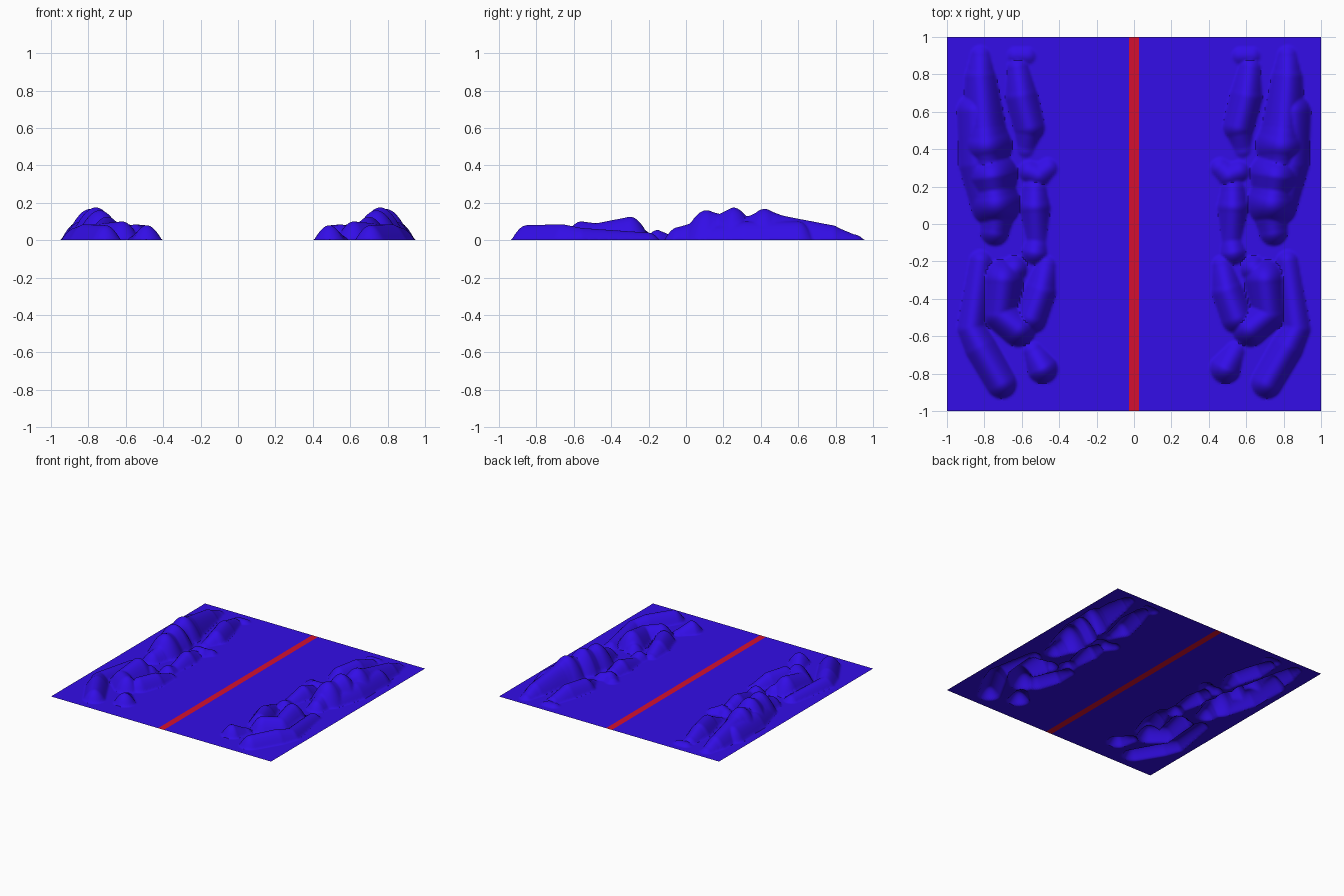
import bpy, bmesh, math
from mathutils import Vector

if "Cube" in bpy.data.objects:
    bpy.data.objects.remove(bpy.data.objects["Cube"])


def material(name, rgb):
    m = bpy.data.materials.new(name)
    m.diffuse_color = (*rgb, 1)
    m.use_nodes = True
    m.node_tree.nodes["Principled BSDF"].inputs["Base Color"].default_value = m.diffuse_color
    return m


blue = material("deep blue", (0.033, 0.004, 0.80))
red = material("line red", (0.66, 0.005, 0.03))
LINE = 0.027          # half width of the centre line
FOOT = 0.38           # inner limit of the hills

# Hill ridge lines on the right side: points are (x, y, height)
RIDGES = [
    # long back ridge, then its outer shoulder
    [(.82, .90, .03), (.82, .78, .08), (.80, .52, .13), (.79, .42, .167), (.78, .34, .13)],
    [(.85, .60, .10), (.84, .32, .10), (.79, .08, .07)],
    # middle ridge
    [(.76, .25, .175), (.75, .18, .14), (.74, .11, .16), (.735, .03, .09), (.745, -.04, .07)],
    # inner back ridge
    [(.62, .83, .04), (.60, .68, .085), (.56, .52, .08), (.58, .40, .02)],
    # small inner knolls
    [(.46, .30, .03), (.51, .26, .05), (.56, .28, .04)],
    [(.53, .18, .05), (.53, .09, .08), (.52, -.09, .03), (.53, -.15, .055)],
    # inner front ridge
    [(.47, -.22, .03), (.50, -.36, .08), (.55, -.50, .085)],
    # central front ridge
    [(.64, -.24, .06), (.70, -.30, .125), (.72, -.48, .09), (.62, -.56, .10)],
    # outer front ridge curving inwards
    [(.82, -.20, .04), (.87, -.56, .065), (.82, -.66, .085), (.71, -.85, .08)],
    # inner front knoll
    [(.54, -.68, .03), (.49, -.77, .08)],
    # low rubble at the back edge
    [(.57, .90, .02), (.63, .90, .02)],
]


def hill_height(x, y):
    # highest rounded dome over all ridge lines; taller crests are wider
    p, best = Vector((x, y)), 0.0
    for pts in RIDGES:
        for a, b in zip(pts, pts[1:]):
            pa, d = Vector(a[:2]), Vector(b[:2]) - Vector(a[:2])
            t = min(1, max(0, (p - pa).dot(d) / d.length_squared))
            h = a[2] + (b[2] - a[2]) * t
            u = (p - pa - d * t).length / (0.035 + 0.62 * h)
            if u < 1:
                best = max(best, h * (1 - u * u) ** 1.1)
    return best


def sheet(name, xs, ys, height, mat):
    bm = bmesh.new()
    rows = [[bm.verts.new((x, y, height(x, y))) for x in xs] for y in ys]
    for r0, r1 in zip(rows, rows[1:]):
        for i in range(len(xs) - 1):
            bm.faces.new((r0[i], r0[i + 1], r1[i + 1], r1[i]))
    me = bpy.data.meshes.new(name)
    bm.to_mesh(me)
    bm.free()
    me.materials.append(mat)
    ob = bpy.data.objects.new(name, me)
    bpy.context.collection.objects.link(ob)
    return ob


# Ground with hills, modelled on the right and mirrored to the left
xs = [LINE] + [FOOT + (1 - FOOT) * i / 62 for i in range(63)]
ys = [-1 + 2 * j / 190 for j in range(191)]
ground = sheet("hilly_ground", xs, ys, hill_height, blue)
mirror = ground.modifiers.new("mirror", "MIRROR")
mirror.use_axis = (True, False, False)
mirror.use_mirror_merge = False
bpy.context.view_layer.objects.active = ground
ground.select_set(True)
bpy.ops.object.shade_smooth_by_angle(angle=math.radians(45))

# Red centre line
sheet("centre_line", [-LINE, LINE], [-1, 1], lambda x, y: 0.0, red)
